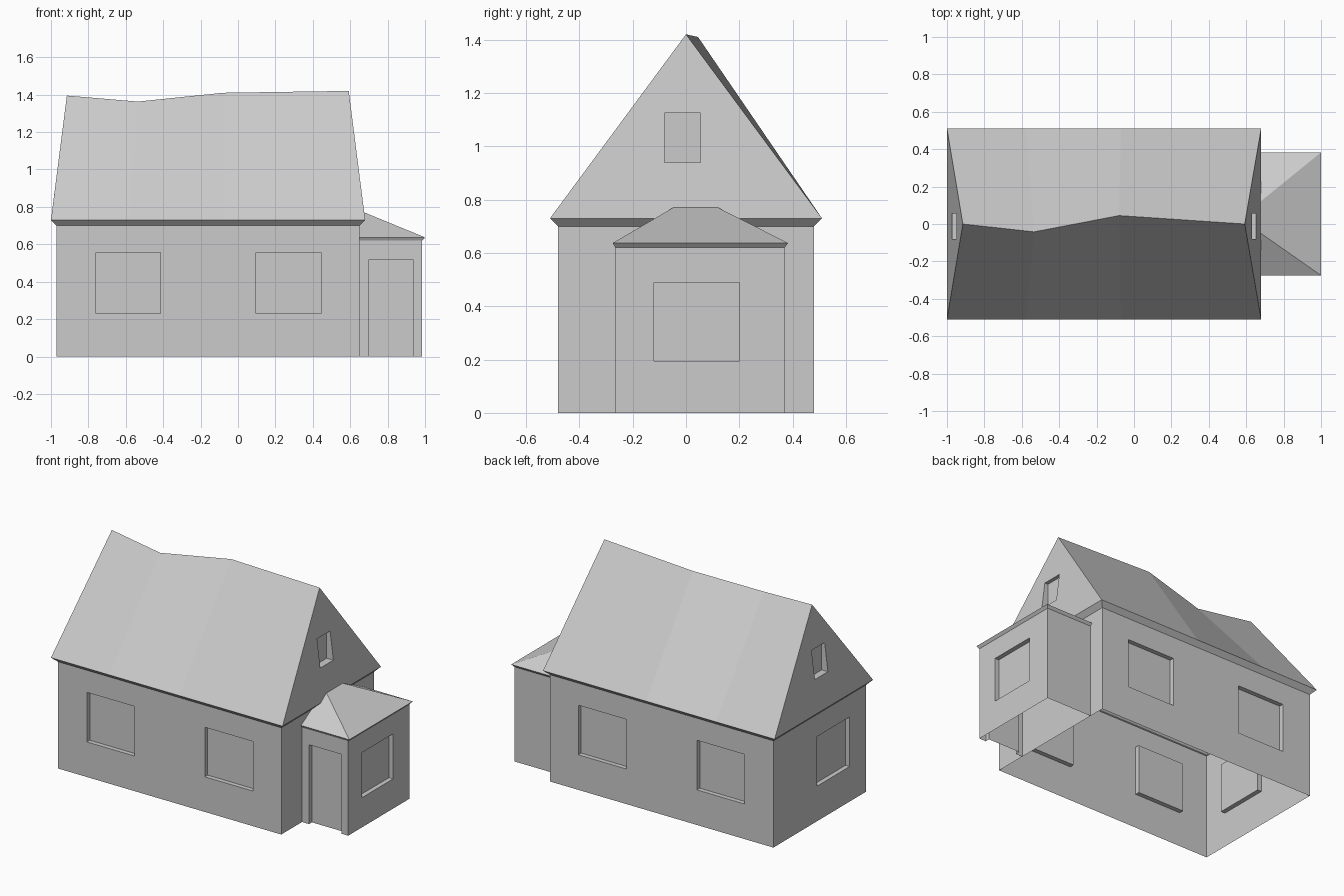
import bpy
from mathutils import Vector as V

if "Cube" in bpy.data.objects:
    bpy.data.objects.remove(bpy.data.objects["Cube"])


def build(name, faces):
    """Make one object from a list of faces given as corner positions."""
    verts, index, polys = [], {}, []
    for face in faces:
        ids = []
        for p in face:
            key = tuple(round(c, 4) for c in p)
            if key not in index:
                index[key] = len(verts)
                verts.append(key)
            ids.append(index[key])
        polys.append(ids)
    mesh = bpy.data.meshes.new(name)
    mesh.from_pydata(verts, [], polys)
    mesh.update()
    ob = bpy.data.objects.new(name, mesh)
    bpy.context.collection.objects.link(ob)
    return ob


def wall(name, start, end, height, holes=(), depth=0.03):
    """Upright sheet from start to end (outside on the right) with recesses."""
    a, b = V((*start, 0)), V((*end, 0))
    length = (b - a).length
    u, z = (b - a).normalized(), V((0, 0, 1))
    inward = -u.cross(z) * depth
    pt = lambda s, t: a + u * s + z * t
    us = sorted({0, length, *[h for o in holes for h in o[:2]]})
    vs = sorted({0, height, *[h for o in holes for h in o[2:]]})
    faces = []
    for s0, s1 in zip(us, us[1:]):
        for t0, t1 in zip(vs, vs[1:]):
            if not any(o[0] <= s0 < o[1] and o[2] <= t0 < o[3] for o in holes):
                faces.append([pt(s0, t0), pt(s1, t0), pt(s1, t1), pt(s0, t1)])
    for s0, s1, t0, t1 in holes:
        rim = [pt(s0, t0), pt(s1, t0), pt(s1, t1), pt(s0, t1)]
        faces += recess(rim, [p + inward for p in rim], skip_sill=(t0 == 0))
    build(name, faces)


def recess(rim, back, skip_sill=False):
    """Side strips and back panel of a recessed opening."""
    faces = [back]
    for i in range(1 if skip_sill else 0, 4):
        j = (i + 1) % 4
        faces.append([rim[i], rim[j], back[j], back[i]])
    return faces


def strip(lower, upper):
    """Quads between two rows of points."""
    return [[lower[i], lower[i + 1], upper[i + 1], upper[i]]
            for i in range(len(lower) - 1)]


# Main house walls
X0, X1, Y, H = -0.97, 0.65, 0.48, 0.70
wall("front_wall", (X0, -Y), (X1, -Y), H,
     [(0.21, 0.555, 0.23, 0.555), (1.065, 1.415, 0.23, 0.555)])
wall("back_wall", (X1, Y), (X0, Y), H,
     [(0.205, 0.555, 0.23, 0.555), (1.065, 1.41, 0.23, 0.555)])
wall("right_wall", (X1, -Y), (X1, Y), H)
wall("left_wall", (X0, Y), (X0, -Y), H, [(0.45, 0.79, 0.23, 0.555)])

# Sloping eaves under the main roof
E0, E1, EY, EZ = -1.0, 0.68, 0.51, 0.73
ring_in = [(X0, -Y, H), (X1, -Y, H), (X1, Y, H), (X0, Y, H), (X0, -Y, H)]
ring_out = [(E0, -EY, EZ), (E1, -EY, EZ), (E1, EY, EZ), (E0, EY, EZ), (E0, -EY, EZ)]
build("eaves", strip(ring_in, ring_out))

# Main roof with a sagging ridge
ridge = [(-0.915, 0, 1.395), (-0.535, -0.042, 1.363), (-0.08, 0.045, 1.41), (0.592, 0, 1.42)]
fr = [(p[0] - ridge[0][0]) / (ridge[-1][0] - ridge[0][0]) for p in ridge]
front = [(E0 + (E1 - E0) * f, -EY, EZ) for f in fr]
back = [(x, -y, z) for x, y, z in front]
build("main_roof", strip(front, ridge) + strip(ridge, back))

# Leaning gables, each with a small recessed window
for name, ex, top, inner in (("right_gable", E1, ridge[-1], 0.605),
                             ("left_gable", E0, ridge[0], -0.928)):
    lean = lambda z: ex + (top[0] - ex) * (z - EZ) / (top[2] - EZ)
    rim = [V((lean(z), y, z)) for y, z in
           ((-0.08, 0.94), (0.055, 0.94), (0.055, 1.125), (-0.08, 1.125))]
    a, b, c = (ex, -EY, EZ), (ex, EY, EZ), top
    faces = [[a, b, rim[1], rim[0]], [b, c, rim[2], rim[1]],
             [c, rim[3], rim[2]], [c, a, rim[0], rim[3]]]
    faces += recess(rim, [V((inner, p.y, p.z)) for p in rim])
    if ex < 0:
        faces = [f[::-1] for f in faces]
    build(name, faces)

# Porch walls with door and window
PX, P0, P1, PH = 0.985, -0.265, 0.37, 0.62
wall("porch_door_wall", (X1, P0), (PX, P0), PH, [(0.05, 0.285, 0, 0.52)])
wall("porch_window_wall", (PX, P0), (PX, P1), PH, [(0.145, 0.465, 0.195, 0.49)])
wall("porch_back_wall", (PX, P1), (X1, P1), PH)

# Porch eaves and hipped roof
Q0, Q1, QZ, TZ = -0.275, 0.383, 0.637, 0.77
wall_top = [(X1, P0, PH), (PX, P0, PH), (PX, P1, PH), (X1, P1, PH)]
eave = [(X1, Q0, QZ), (1.0, Q0, QZ), (1.0, Q1, QZ), (X1, Q1, QZ)]
crest = [(X1, -0.048, TZ), (0.676, -0.048, TZ), (0.676, 0.12, TZ), (X1, 0.12, TZ)]
build("porch_eaves", strip(wall_top, eave))
build("porch_roof", strip(eave, crest))
